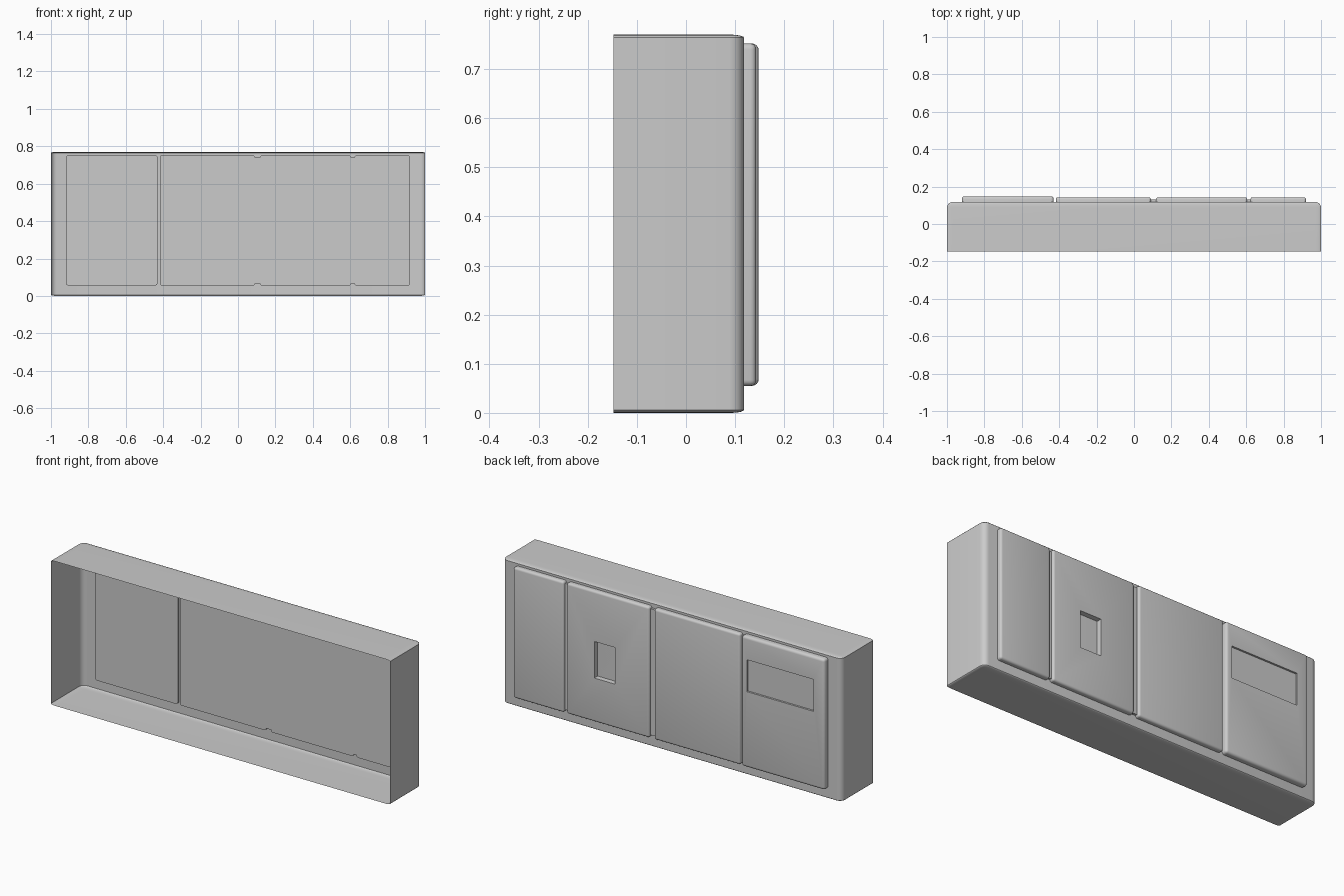
import bpy, bmesh

if "Cube" in bpy.data.objects:
    bpy.data.objects.remove(bpy.data.objects["Cube"])

BACK = 0.118          # plane of the shell's back wall
INNER = 0.108         # inner plane of the door leaves
Z0, Z1 = 0.055, 0.752  # door leaf height range


def box(name, lo, hi, bevel=0.0, segs=4, z_squash=1.0, open_front=False, back_only=True):
    """Box from lo to hi; edges away from the front face are rounded."""
    bm = bmesh.new()
    bmesh.ops.create_cube(bm, size=1)
    lo, hi = list(lo), list(hi)
    lo[2] /= z_squash
    hi[2] /= z_squash
    for v in bm.verts:
        for i in range(3):
            v.co[i] = hi[i] if v.co[i] > 0 else lo[i]
    if bevel:
        edges = [e for e in bm.edges
                 if not all(abs(v.co.y - lo[1]) < 1e-6 for v in e.verts)]
        bmesh.ops.bevel(bm, geom=edges, offset=bevel, segments=segs,
                        profile=0.5, affect='EDGES', clamp_overlap=True)
    if open_front:
        front = [f for f in bm.faces if all(abs(v.co.y - lo[1]) < 1e-5 for v in f.verts)]
        bmesh.ops.delete(bm, geom=front, context='FACES')
    for v in bm.verts:
        v.co.z *= z_squash
    bmesh.ops.recalc_face_normals(bm, faces=bm.faces) if not open_front else None
    me = bpy.data.meshes.new(name)
    bm.to_mesh(me)
    bm.free()
    ob = bpy.data.objects.new(name, me)
    bpy.context.collection.objects.link(ob)
    if bevel:
        bpy.ops.object.select_all(action='DESELECT')
        ob.select_set(True)
        bpy.context.view_layer.objects.active = ob
        bpy.ops.object.shade_smooth_by_angle(angle=0.6)
    return ob


def recess(target, name, x, z, floor_y, top_y, taper):
    """Cut a pocket with sloping sides into the back of a door leaf."""
    cutter = box(name, (x[0], floor_y, z[0]), (x[1], top_y, z[1]))
    cx, cz = sum(x) / 2, sum(z) / 2
    for v in cutter.data.vertices:
        if v.co.y < floor_y + 1e-5:
            v.co.x += taper if v.co.x < cx else -taper
            v.co.z += taper if v.co.z < cz else -taper
    cutter.hide_render = True
    cutter.hide_set(True)
    mod = target.modifiers.new(name, 'BOOLEAN')
    mod.operation = 'DIFFERENCE'
    mod.solver = 'EXACT'
    mod.object = cutter


# thin outer shell, open at the front
box("shell", (-1, -0.148, 0), (1, BACK, 0.77), bevel=0.03, segs=5,
    z_squash=0.2, open_front=True)

# thicker end leaf with a shallow wide slot
end_leaf = box("end_leaf", (-0.92, INNER, Z0), (-0.43, 0.148, Z1), bevel=0.014)
recess(end_leaf, "slot_cutter", (-0.856, -0.463), (0.46, 0.63), 0.138, 0.17, 0.0)

# row of three slimmer leaves
leaves = [(-0.418, 0.09), (0.118, 0.605), (0.622, 0.92)]
objs = [box(f"leaf_{i + 1}", (a, INNER, Z0), (b, 0.143, Z1), bevel=0.012)
        for i, (a, b) in enumerate(leaves)]
recess(objs[1], "window_cutter", (0.316, 0.442), (0.287, 0.486), 0.118, 0.17, 0.004)

# strips filling the grooves between the slimmer leaves
for i in range(2):
    box(f"groove_strip_{i + 1}", (leaves[i][1] - 0.004, INNER, Z0 + 0.012),
        (leaves[i + 1][0] + 0.004, 0.13, Z1 - 0.012))
